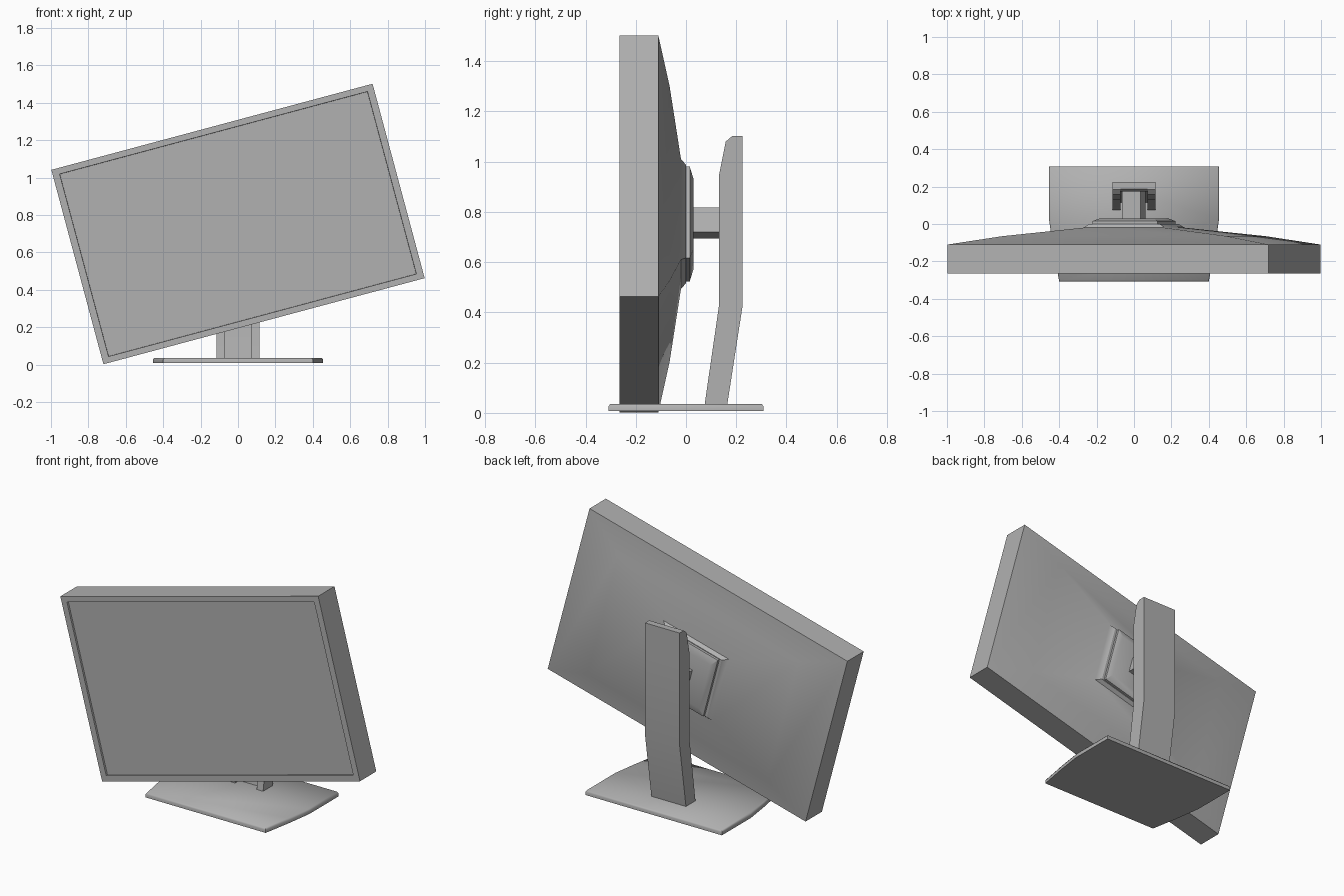
import bpy, bmesh, math
from mathutils import Matrix

if "Cube" in bpy.data.objects:
    bpy.data.objects.remove(bpy.data.objects["Cube"])

TILT = Matrix.Translation((0, 0, 0.752)) @ Matrix.Rotation(math.radians(-15), 4, 'Y')
GREY = bpy.data.materials.new("dark_grey")
GREY.diffuse_color = (0.44, 0.44, 0.44, 1)
GREY.use_nodes = True
GREY.node_tree.nodes["Principled BSDF"].inputs["Base Color"].default_value = GREY.diffuse_color


def loft(name, rings, matrix=None, angle=30):
    """Skin a stack of equal-length closed rings and cap both ends."""
    bm = bmesh.new()
    vs = [[bm.verts.new(p) for p in ring] for ring in rings]
    n = len(vs[0])
    for a, b in zip(vs, vs[1:]):
        for i in range(n):
            j = (i + 1) % n
            bm.faces.new((a[i], a[j], b[j], b[i]))
    bm.faces.new(vs[0][::-1])
    bm.faces.new(vs[-1])
    bmesh.ops.recalc_face_normals(bm, faces=bm.faces)
    if matrix:
        bm.transform(matrix)
    mesh = bpy.data.meshes.new(name)
    bm.to_mesh(mesh)
    bm.free()
    mesh.materials.append(GREY)
    ob = bpy.data.objects.new(name, mesh)
    bpy.context.collection.objects.link(ob)
    bpy.ops.object.select_all(action='DESELECT')
    ob.select_set(True)
    bpy.context.view_layer.objects.active = ob
    bpy.ops.object.shade_smooth_by_angle(angle=math.radians(angle))
    return ob


def rect(a, b, y):
    """Rectangle of half sizes a, b in the screen plane at depth y."""
    return [(-a, y, -b), (a, y, -b), (a, y, b), (-a, y, b)]


# Screen housing: recessed panel, bezel, sides and bulged back
W, H = 0.889, 0.538
loft("screen_housing", [
    rect(W - 0.038, H - 0.034, -0.254), rect(W - 0.037, H - 0.033, -0.265),
    rect(W, H, -0.265), rect(W, H, -0.11),
    rect(0.62, 0.40, -0.065), rect(0.225, 0.207, -0.02),
    rect(0.195, 0.192, 0.0)], TILT)

# Mounting plate with bevelled rear edge
loft("mount_plate", [rect(0.18, 0.188, -0.01), rect(0.18, 0.188, 0.015),
                     rect(0.15, 0.145, 0.03)], TILT)

# Square arm between plate and column
loft("mount_arm", [rect(0.051, 0.051, 0.025), rect(0.051, 0.051, 0.175)],
     TILT @ Matrix.Translation((0, 0, 0.004)))


# Column: U-shaped section with the channel facing the screen
def channel(z, front, back, x=0.115, inner=0.072):
    floor = max(back - 0.05, front + 0.001)
    return [(-x, back, z), (x, back, z), (x, front, z), (inner, front, z),
            (inner, floor, z), (-inner, floor, z), (-inner, front, z), (-x, front, z)]


loft("stand_column", [channel(*s) for s in (
    (0.025, 0.073, 0.163), (0.425, 0.131, 0.225), (0.945, 0.131, 0.225),
    (1.08, 0.158, 0.225), (1.103, 0.185, 0.225))], angle=20)


# Base: straight back, sides narrowing toward the front, softened top edge
half = [(0.40, -0.308), (0.432, -0.13), (0.445, -0.04), (0.455, 0.03), (0.455, 0.308)]
outline = half + [(-x, y) for x, y in reversed(half)]


def base_ring(z, s):
    return [(x - math.copysign(s, x), y * (1 - s / 0.308), z) for x, y in outline]


loft("stand_base", [base_ring(0.008, 0), base_ring(0.026, 0),
                    base_ring(0.036, 0.006)], angle=62)
